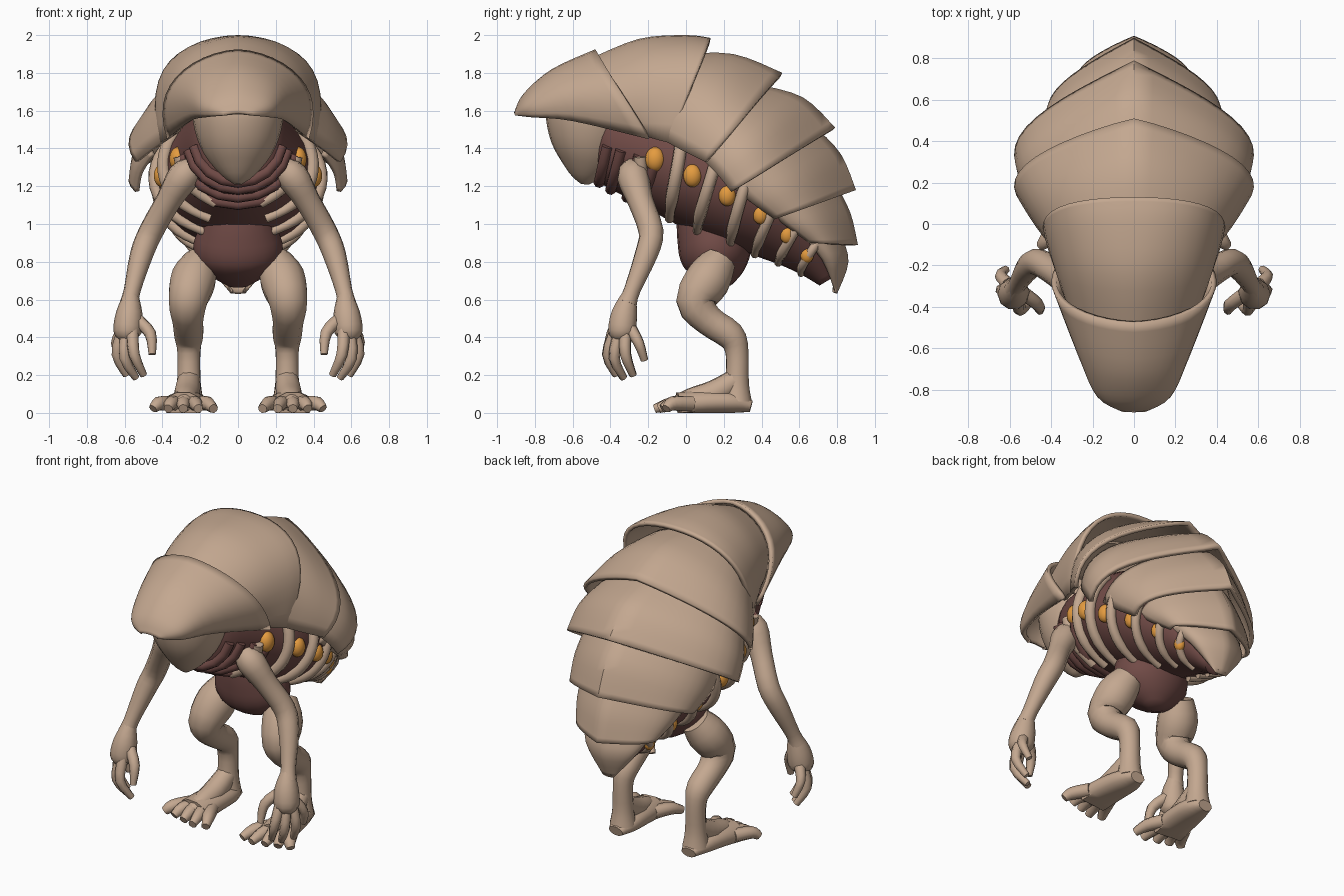
import bpy, bmesh, math
from mathutils import Vector

cube = bpy.data.objects.get("Cube")
if cube:
    bpy.data.objects.remove(cube, do_unlink=True)


def material(name, rgb):
    m = bpy.data.materials.new(name)
    m.use_nodes = True
    m.diffuse_color = (*rgb, 1)
    m.node_tree.nodes["Principled BSDF"].inputs["Base Color"].default_value = (*rgb, 1)
    return m


TAN = material("tan_shell", (0.55, 0.39, 0.28))
BROWN = material("dark_brown_flesh", (0.165, 0.07, 0.062))
ORANGE = material("orange_spots", (0.78, 0.33, 0.05))


def finish(name, bm, mat):
    me = bpy.data.meshes.new(name)
    bm.to_mesh(me)
    bm.free()
    me.materials.append(mat)
    ob = bpy.data.objects.new(name, me)
    bpy.context.collection.objects.link(ob)
    bpy.ops.object.select_all(action="DESELECT")
    ob.select_set(True)
    bpy.context.view_layer.objects.active = ob
    bpy.ops.object.shade_smooth_by_angle(angle=math.radians(55))
    return ob


def spline(pts, t):
    """Point at parameter t (in control point steps) of a smooth curve."""
    last = len(pts) - 1
    i = min(int(t), last - 1)
    f = t - i
    a, b, c, d = (pts[min(max(i + k, 0), last)] for k in (-1, 0, 1, 2))
    return [q + f / 2 * (r - p + f * (2*p - 5*q + 4*r - s + f * (3*(q - r) + s - p)))
            for p, q, r, s in zip(a, b, c, d)]


def resample(pts, n):
    return [spline(pts, k / n) for k in range((len(pts) - 1) * n + 1)]


def skin(bm, rows, closed):
    rings = [[bm.verts.new(p) for p in row] for row in rows]
    cols = len(rows[0])
    for r, s in zip(rings, rings[1:]):
        for c in range(cols if closed else cols - 1):
            d = (c + 1) % cols
            bm.faces.new((r[c], r[d], s[d], s[c]))
    if closed:
        bm.faces.new(rings[0])
        bm.faces.new(rings[-1])
        bmesh.ops.recalc_face_normals(bm, faces=bm.faces)


def tube(name, pts, mat, side=1, flat=1.0, sides=10, n=3):
    """Tapered limb through (x, y, z, radius) points, resting on the ground at most."""
    path = resample([(p[0] * side, *p[1:]) for p in pts], n)
    locs = [Vector(p[:3]) for p in path]
    rows, prev, frame = [], Vector((0, 0, 1)), None
    for i, p in enumerate(path):
        tan = (locs[min(i + 1, len(locs) - 1)] - locs[max(i - 1, 0)]).normalized()
        turn = prev.rotation_difference(tan)
        frame = turn @ frame if frame else turn
        prev = tan
        row = []
        for k in range(sides):
            a = math.tau * k / sides
            v = locs[i] + frame @ Vector((math.cos(a), math.sin(a) * flat, 0)) * p[3]
            v.z = max(v.z, 0)
            row.append(v)
        rows.append(row)
    bm = bmesh.new()
    skin(bm, rows, True)
    return finish(name, bm, mat)


def ellipsoid(name, loc, size, mat):
    bm = bmesh.new()
    bmesh.ops.create_uvsphere(bm, u_segments=20, v_segments=14, radius=1)
    for v in bm.verts:
        v.co = Vector(a * b + c for a, b, c in zip(v.co, size, loc))
    return finish(name, bm, mat)


def plate(name, arcs):
    """Shell plate through arcs: crown (y, z), lower corner (x, y, z), boxiness."""
    rows = []
    for ty, tz, lx, ly, lz, box in resample(arcs, 4):
        row = []
        for k in range(-12, 13):
            t = abs(k) / 12
            fall = t ** box
            x = math.copysign(lx * math.sin(math.radians(110) * t), k)
            row.append((x, ty + (ly - ty) * fall, tz + (lz - tz) * fall))
        rows.append(row)
    bm = bmesh.new()
    skin(bm, rows, False)
    ob = finish(name, bm, TAN)
    mod = ob.modifiers.new("thickness", "SOLIDIFY")
    mod.thickness = 0.025
    mod.offset = -1


# Overlapping back shell, head to tail
plate("head_visor", [(-.91, 1.59, .06, -.905, 1.575, 1.6), (-.86, 1.69, .18, -.82, 1.565, 1.6),
                     (-.71, 1.82, .27, -.60, 1.545, 1.7), (-.48, 1.925, .40, -.20, 1.45, 1.7)])
plate("brow_plate", [(-.52, 1.87, .34, -.26, 1.48, 1.6), (-.25, 1.98, .385, -.20, 1.46, 1.75),
                     (0, 2.0, .425, -.13, 1.44, 2.0), (.13, 1.985, .44, -.09, 1.43, 2.2)])
plate("shoulder_plate", [(-.05, 1.9, .39, -.15, 1.46, 1.7), (.25, 1.90, .50, -.02, 1.39, 1.4),
                         (.51, 1.80, .58, .10, 1.33, 1.15)])
plate("middle_plate", [(.38, 1.74, .49, .06, 1.37, 1.3), (.62, 1.67, .56, .16, 1.27, 1.12),
                       (.79, 1.51, .58, .24, 1.17, 1.0)])
plate("rear_plate", [(.68, 1.52, .45, .22, 1.22, 1.2), (.82, 1.37, .45, .35, 1.11, 1.08),
                     (.90, 1.18, .42, .47, 1.025, 1.0)])
plate("rump_plate", [(.79, 1.22, .35, .44, 1.06, 1.2), (.87, 1.06, .33, .54, .98, 1.1),
                     (.91, .89, .28, .65, .90, 1.05)])
plate("tail_plate", [(.82, .95, .24, .60, .94, 1.3), (.86, .80, .18, .72, .81, 1.3),
                     (.80, .63, .04, .79, .635, 1.3)])

# Trunk stations: y, z, half width, half depth
TRUNK = [(-.48, 1.46, .17, .17), (-.40, 1.45, .24, .24), (-.15, 1.38, .33, .29),
         (.06, 1.29, .42, .31), (.25, 1.18, .42, .30), (.43, 1.07, .36, .26),
         (.57, .95, .27, .20), (.67, .83, .18, .13), (.75, .70, .07, .05)]


def on_trunk(u, degrees, lift=1.0):
    y, z, rx, rp = spline(TRUNK, u)
    y0, z0 = spline(TRUNK, max(u - .2, 0))[:2]
    y1, z1 = spline(TRUNK, min(u + .2, len(TRUNK) - 1))[:2]
    up = Vector((0, z0 - z1, y1 - y0)).normalized()
    a = math.radians(degrees)
    return Vector((rx * math.cos(a) * lift, y, z)) + up * rp * math.sin(a) * lift


bm = bmesh.new()
skin(bm, [[on_trunk(u / 4, a) for a in range(0, 360, 15)]
          for u in range(4 * len(TRUNK) - 3)], True)
finish("trunk", bm, BROWN)
# Waist and hips in one tapering form
tube("pelvis", [(0, .12, 1.12, .19), (0, .11, 1.0, .20), (0, .14, .90, .235), (0, .17, .81, .225),
                (0, .19, .73, .15), (0, .20, .67, .05)], BROWN, flat=.8, sides=20)

# Tapering smooth face mask
tube("face", [(0, -.50, 1.76, .16), (0, -.50, 1.62, .235), (0, -.505, 1.50, .23),
              (0, -.515, 1.37, .18), (0, -.53, 1.26, .09), (0, -.535, 1.21, .02)],
     TAN, sides=24)

# Skin folds under the throat
for i in range(4):
    fold = [(*on_trunk(.95 + i * .36, a), .03) for a in range(-170, -9, 20)]
    tube(f"throat_fold_{i + 1}", fold, BROWN, n=1, sides=8)

FINGERS = {
    "thumb": [(.53, -.34, .49, .035), (.465, -.39, .42, .032), (.455, -.42, .31, .02)],
    "index_finger": [(.56, -.37, .44, .034), (.55, -.415, .31, .03), (.50, -.37, .20, .02)],
    "middle_finger": [(.59, -.35, .43, .034), (.60, -.38, .29, .03), (.54, -.33, .185, .02)],
    "ring_finger": [(.61, -.32, .43, .034), (.64, -.32, .31, .03), (.59, -.28, .20, .02)],
    "little_finger": [(.61, -.29, .44, .034), (.645, -.25, .37, .028), (.62, -.22, .28, .02)],
}

for label, s in (("left", 1), ("right", -1)):
    # Ribs sweep back down the flank, the first one starting behind the shoulder
    for i in range(7):
        r = .037 - .002 * i
        rib = [(*on_trunk(1.43 + i * .87 + .006 * (35 - a), a, 1.03), r * (1 if a > -55 else .75))
               for a in range(35 if i else -10, -71, -15)]
        tube(f"{label}_rib_{i + 1}", rib, TAN, s, sides=8, n=2)

    # Glowing spots between the ribs
    for i in range(6):
        spot = on_trunk(2 + i * .97, -8, .97)
        size = .062 - .004 * i
        ellipsoid(f"{label}_spot_{i + 1}", (spot.x * s, spot.y, spot.z),
                  (size * .75, size * .85, size * 1.05), ORANGE)

    # Arm, palm and fingers
    tube(f"{label}_arm", [(.23, -.27, 1.30, .06), (.29, -.28, 1.25, .085),
                          (.37, -.24, 1.12, .068), (.46, -.185, .96, .066),
                          (.51, -.21, .84, .062), (.56, -.285, .65, .045),
                          (.575, -.31, .58, .052)], TAN, s)
    tube(f"{label}_palm", [(.565, -.295, .64, .035), (.575, -.325, .53, .07),
                           (.585, -.34, .43, .075), (.585, -.34, .39, .045)], TAN, s)
    for finger, pts in FINGERS.items():
        tube(f"{label}_{finger}", pts, TAN, s, sides=7)

    # Leg with forward knee and raised hock
    tube(f"{label}_leg", [(.19, .18, .81, .09), (.235, .12, .71, .122),
                          (.265, .05, .59, .105), (.265, .12, .49, .083),
                          (.26, .235, .41, .078), (.26, .27, .32, .062),
                          (.26, .27, .16, .064), (.26, .27, .06, .08)], TAN, s, sides=12)
    # Foot, instep and splayed toes
    tube(f"{label}_foot", [(.26, .345, .035, .05), (.26, .25, .055, .09),
                           (.275, .10, .055, .105), (.29, -.04, .04, .11)], TAN, s, .65)
    tube(f"{label}_instep", [(.26, .27, .18, .06), (.27, .15, .105, .07),
                             (.28, .02, .07, .06), (.285, -.06, .045, .04)], TAN, s)
    for i in range(5):
        k = i - 2
        tip = -.165 + .02 * abs(i - 1)
        tube(f"{label}_toe_{i + 1}", [(.285 + k * .038, .03, .05, .042),
                                      (.29 + k * .064, -.07, .05, .038),
                                      (.29 + k * .08, tip, .022, .025)], TAN, s, sides=8)
